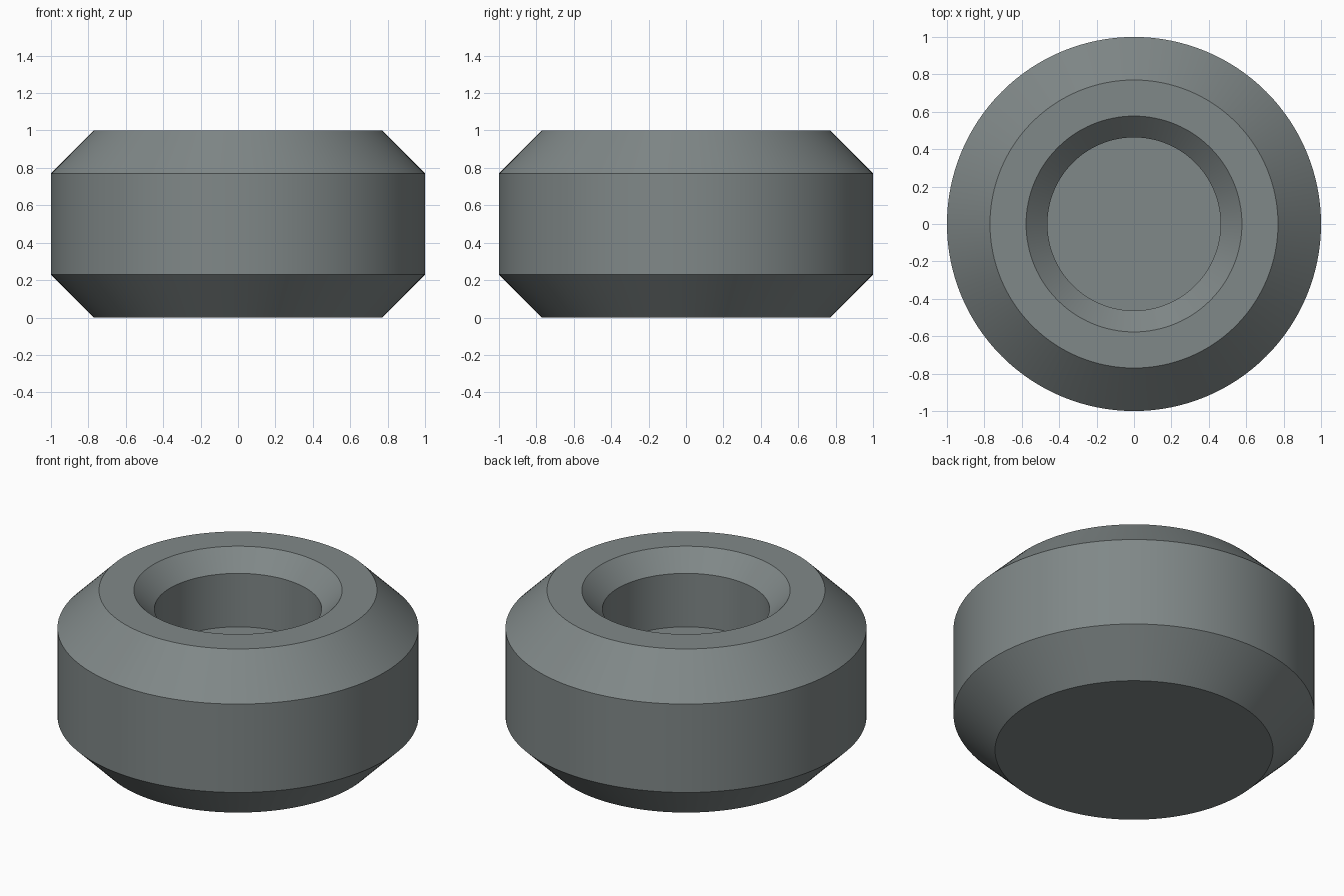
import bpy, bmesh, math

if "Cube" in bpy.data.objects:
    bpy.data.objects.remove(bpy.data.objects["Cube"])

# Half profile (radius, height), from the base centre round to the recess floor centre
profile = [(0, 0), (0.77, 0), (1, 0.23), (1, 0.77), (0.77, 1),
           (0.577, 1), (0.463, 0.887), (0.463, 0.56), (0, 0.56)]

# Lathe the profile about the z axis
bm = bmesh.new()
verts = [bm.verts.new((r, 0, z)) for r, z in profile]
edges = [bm.edges.new(pair) for pair in zip(verts, verts[1:])]
bmesh.ops.spin(bm, geom=verts + edges, cent=(0, 0, 0), axis=(0, 0, 1),
               angle=2 * math.pi, steps=128, use_duplicate=False)
bmesh.ops.remove_doubles(bm, verts=bm.verts, dist=0.0001)
bmesh.ops.recalc_face_normals(bm, faces=bm.faces)
mesh = bpy.data.meshes.new("bevelled_puck")
bm.to_mesh(mesh)
bm.free()

puck = bpy.data.objects.new("bevelled_puck", mesh)
bpy.context.collection.objects.link(puck)

# Single grey material
grey = bpy.data.materials.new("slate_grey")
grey.diffuse_color = (0.216, 0.246, 0.246, 1)
grey.use_nodes = True
grey.node_tree.nodes["Principled BSDF"].inputs["Base Color"].default_value = grey.diffuse_color
mesh.materials.append(grey)

# Smooth round the walls, keep the bevel edges sharp
bpy.context.view_layer.objects.active = puck
puck.select_set(True)
bpy.ops.object.shade_smooth_by_angle(angle=math.radians(30))
